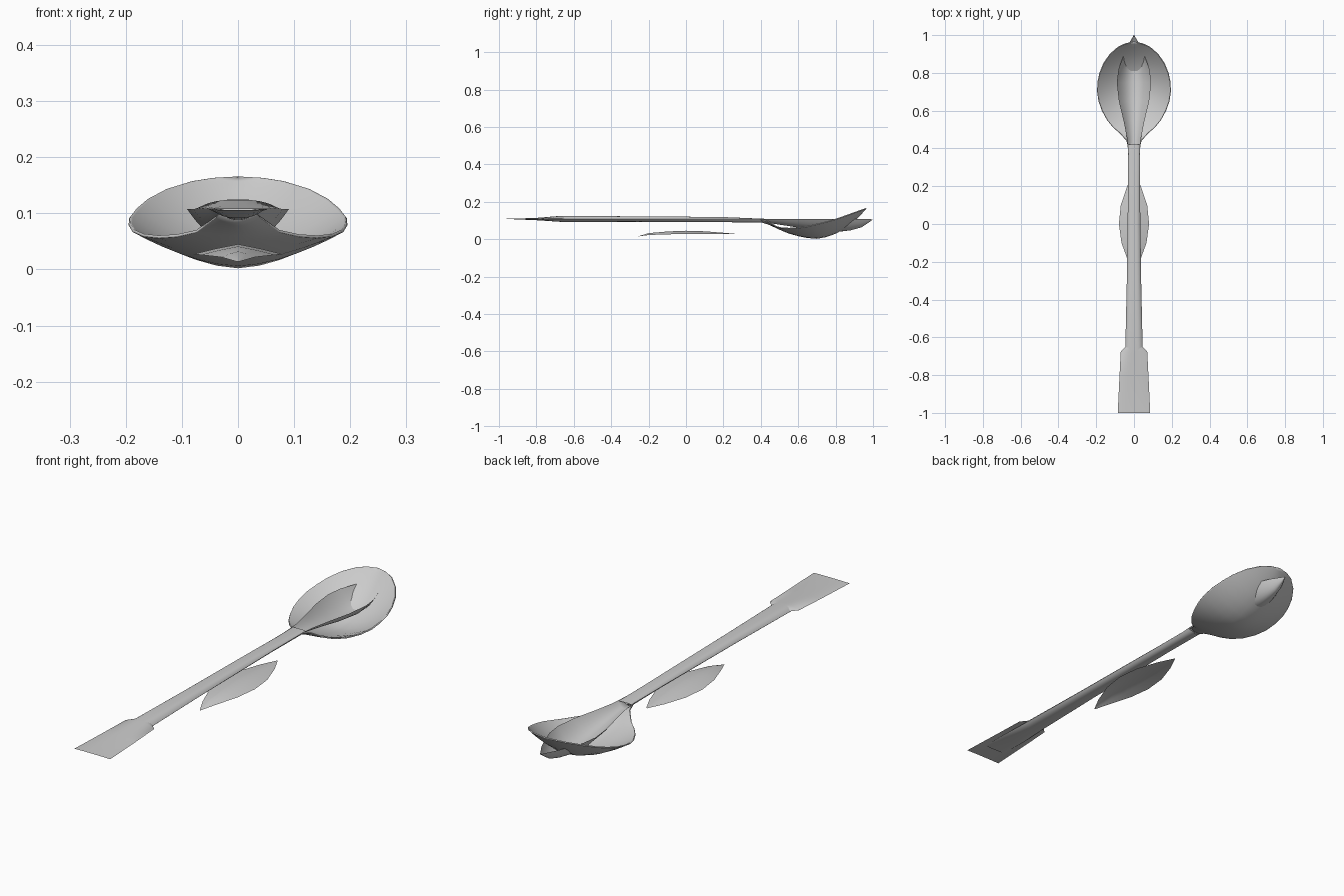
import bpy, math


def loft(name, stations, power, segs=16, thick=0.0):
    """Sheet through stations (y, half width, edge z, centre z)."""
    verts, faces = [], []
    for y, w, edge, mid in stations:
        for i in range(segs + 1):
            t = -math.cos(math.pi * i / segs) if segs > 4 else 2 * i / segs - 1
            verts.append((w * t, y, mid + (edge - mid) * abs(t) ** power))
    n = segs + 1
    for s in range(len(stations) - 1):
        for i in range(segs):
            a = s * n + i
            faces.append((a, a + 1, a + n + 1, a + n))
    mesh = bpy.data.meshes.new(name)
    mesh.from_pydata(verts, [], faces)
    mesh.update()
    ob = bpy.data.objects.new(name, mesh)
    bpy.context.collection.objects.link(ob)
    if thick:
        mod = ob.modifiers.new("thickness", 'SOLIDIFY')
        mod.thickness = thick
        mod.offset = 1
    bpy.ops.object.select_all(action='DESELECT')
    bpy.context.view_layer.objects.active = ob
    ob.select_set(True)
    bpy.ops.object.shade_smooth_by_angle(angle=math.radians(35))
    return ob


# Large outer bowl with upswept far rim
loft("spoon_bowl", [
    (.40, .030, .104, .090), (.44, .040, .092, .078), (.48, .075, .066, .060),
    (.51, .110, .058, .046), (.55, .143, .056, .030), (.60, .170, .059, .016),
    (.65, .188, .067, .006), (.70, .195, .079, .002), (.75, .194, .091, .011),
    (.80, .183, .105, .029), (.85, .163, .122, .057), (.90, .129, .140, .096),
    (.94, .083, .154, .136), (.957, .045, .160, .154), (.966, .002, .163, .162),
], 1.7, thick=.005)

# Narrow pointed inner trough, its tip passing through the bowl
loft("inner_trough", [
    (.36, .030, .108, .091), (.45, .036, .108, .085), (.55, .056, .108, .070),
    (.65, .080, .108, .053), (.75, .091, .108, .041), (.82, .082, .108, .040),
    (.88, .060, .108, .047), (.94, .036, .108, .064), (1.0, .001, .106, .105),
], 2.0)

# Handle: domed top and rounded underside share the same edges
handle = [(-.92, .05, .108, .106), (-.81, .053, .111, .102),
          (-.66, .046, .125, .092), (-.30, .038, .122, .093),
          (0, .034, .120, .092), (.20, .031, .118, .091), (.42, .031, .109, .088)]
loft("handle_top", [(y, w, .107, top) for y, w, top, low in handle], 4)
loft("handle_underside", [(y, w, .107, low) for y, w, top, low in handle], 3)

# Flared flat handle end
loft("handle_end", [(-1.0, .086, .107, .108), (-.81, .077, .108, .113),
                    (-.675, .070, .110, .124), (-.65, .045, .108, .125)], 3)

# Loose arched leaf below the handle
loft("loose_leaf", [
    (-.26, .002, .014, .014), (-.20, .030, .022, .032), (-.10, .066, .026, .041),
    (0, .080, .027, .045), (.10, .070, .027, .042), (.20, .036, .027, .034),
    (.27, .002, .027, .028)], 1.2, segs=4)
